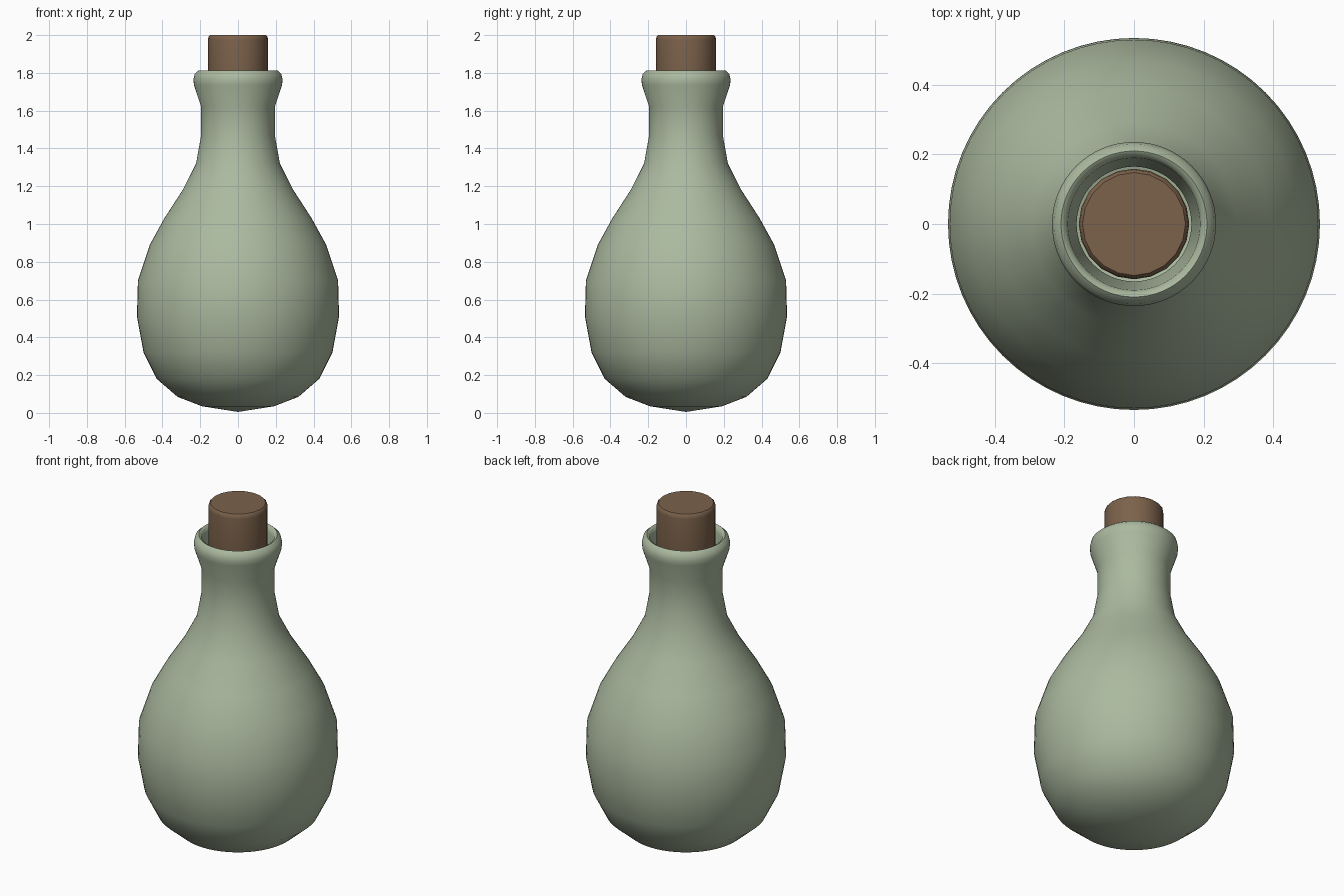
import bpy
import bmesh
from math import cos, sin, tau, radians

default = bpy.data.objects.get("Cube")
if default:
    bpy.data.objects.remove(default, do_unlink=True)


def make_material(name, colour):
    mat = bpy.data.materials.new(name)
    mat.use_nodes = True
    rgba = (*colour, 1.0)
    mat.diffuse_color = rgba
    mat.node_tree.nodes["Principled BSDF"].inputs["Base Color"].default_value = rgba
    return mat


def lathe(name, profile, sides, mat, sharp_angle):
    """Turn an (r, z) profile around the z axis; radius zero makes a pole."""
    bm = bmesh.new()
    rings = []
    for r, z in profile:
        if r == 0:
            rings.append([bm.verts.new((0, 0, z))] * sides)
        else:
            rings.append([bm.verts.new((r * cos(tau * i / sides), r * sin(tau * i / sides), z))
                          for i in range(sides)])
    for low, high in zip(rings, rings[1:]):
        for i in range(sides):
            j = (i + 1) % sides
            corners = dict.fromkeys((low[i], low[j], high[j], high[i]))
            bm.faces.new(list(corners))
    bmesh.ops.recalc_face_normals(bm, faces=bm.faces)
    mesh = bpy.data.meshes.new(name)
    bm.to_mesh(mesh)
    bm.free()
    mesh.materials.append(mat)
    obj = bpy.data.objects.new(name, mesh)
    bpy.context.collection.objects.link(obj)
    bpy.ops.object.select_all(action="DESELECT")
    obj.select_set(True)
    bpy.context.view_layer.objects.active = obj
    bpy.ops.object.shade_smooth_by_angle(angle=radians(sharp_angle))
    return obj


glaze = make_material("sage green", (0.41, 0.49, 0.35))
cork = make_material("cork brown", (0.20, 0.122, 0.07))

# Bottle: rounded base, belly, neck and flared lip
outside = [(0, 0.005), (0.19, 0.035), (0.32, 0.085), (0.43, 0.18), (0.5, 0.32),
           (0.535, 0.51), (0.53, 0.7), (0.467, 0.89), (0.39, 1.03), (0.293, 1.18),
           (0.222, 1.32), (0.195, 1.47), (0.195, 1.62), (0.233, 1.735),
           (0.236, 1.765), (0.229, 1.795), (0.21, 1.812)]
# Hollow inside of the lip, neck and belly
inside = [(0.197, 1.805), (0.19, 1.78), (0.187, 1.74), (0.165, 1.62), (0.165, 1.47),
          (0.19, 1.32), (0.36, 1.03), (0.49, 0.7), (0.46, 0.32), (0.29, 0.12), (0, 0.05)]
lathe("bottle", outside + inside, 64, glaze, 60)

# Stopper with a small rounded top edge, reaching down into the neck
stopper = [(0, 1.5), (0.15, 1.5), (0.157, 1.52), (0.159, 1.975),
           (0.156, 1.992), (0.148, 2.0), (0, 2.0)]
lathe("stopper", stopper, 20, cork, 40)
